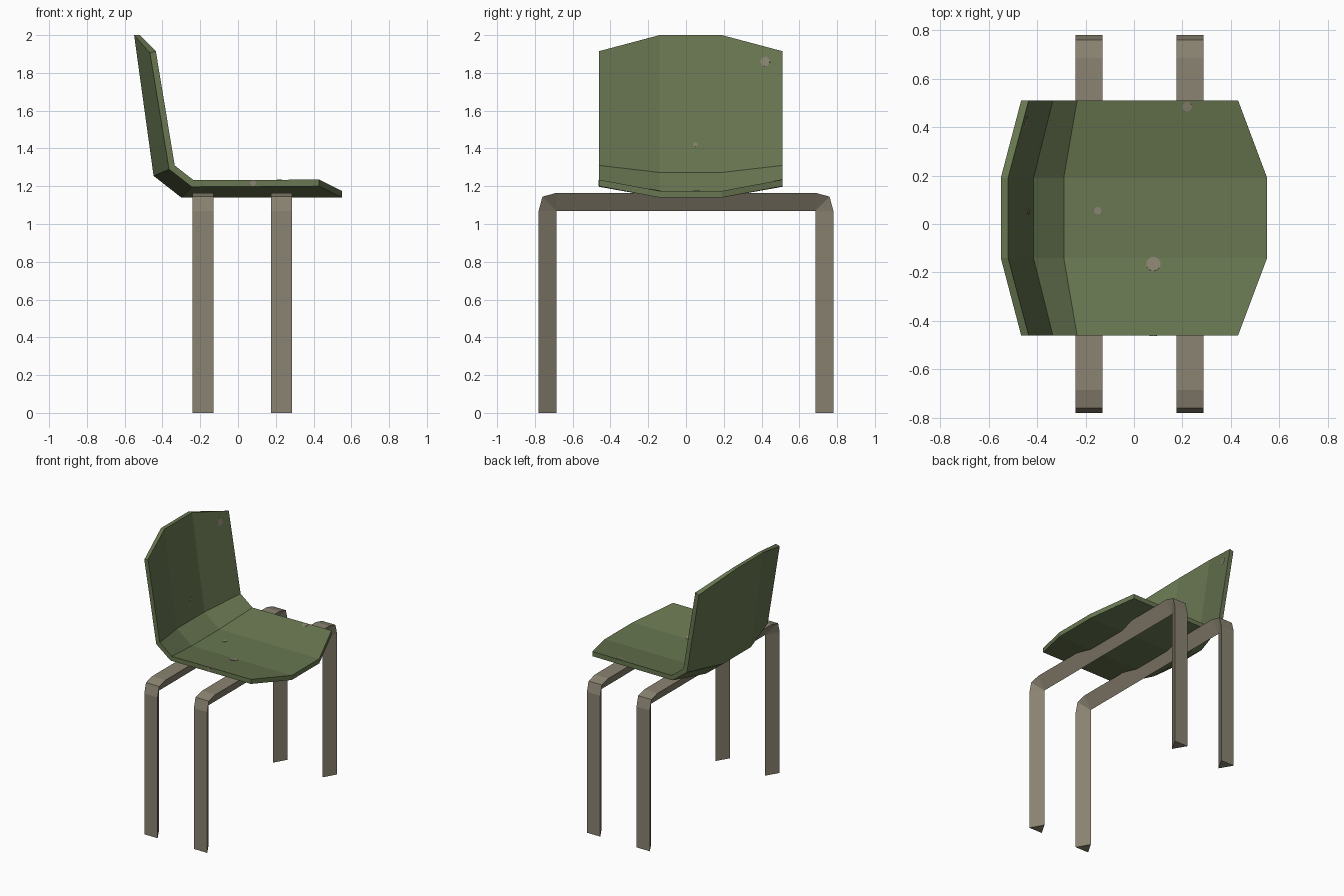
import bpy, bmesh
from mathutils import Vector
from mathutils.bvhtree import BVHTree

if "Cube" in bpy.data.objects:
    bpy.data.objects.remove(bpy.data.objects["Cube"])


def material(name, rgb):
    m = bpy.data.materials.new(name)
    m.diffuse_color = (*rgb, 1)
    m.use_nodes = True
    m.node_tree.nodes["Principled BSDF"].inputs["Base Color"].default_value = m.diffuse_color
    return m


GREEN = material("olive green", (0.140, 0.185, 0.082))
GREY = material("warm grey", (0.255, 0.228, 0.165))


def finish(bm, name, mat):
    bmesh.ops.remove_doubles(bm, verts=bm.verts, dist=1e-4)
    bmesh.ops.recalc_face_normals(bm, faces=bm.faces)
    me = bpy.data.meshes.new(name)
    bm.to_mesh(me)
    me.materials.append(mat)
    ob = bpy.data.objects.new(name, me)
    bpy.context.collection.objects.link(ob)
    return ob


def loft(rings):
    """Join closed rings of points and cap both ends."""
    bm = bmesh.new()
    rows = [[bm.verts.new(p) for p in ring] for ring in rings]
    n = len(rows[0])
    for a, b in zip(rows, rows[1:]):
        for i in range(n):
            j = (i + 1) % n
            bm.faces.new((a[i], a[j], b[j], b[i]))
    return bm, rows


# Seat shell: side profiles (x, z), inner side then outer side
mid_in = [(-0.52, 2.0), (-0.415, 1.273), (-0.29, 1.175), (0.55, 1.175)]
mid_out = [(-0.55, 2.0), (-0.447, 1.255), (-0.30, 1.14), (0.55, 1.14)]
edge_in = [(-0.435, 1.915), (-0.335, 1.31), (-0.235, 1.232), (0.43, 1.235)]
edge_out = [(-0.466, 1.905), (-0.365, 1.29), (-0.245, 1.197), (0.43, 1.2)]
mid = mid_in + mid_out[::-1]
edge = edge_in + edge_out[::-1]
rings = [[(x, y, z) for x, z in prof]
         for y, prof in ((-0.46, edge), (-0.14, mid), (0.19, mid), (0.51, edge))]
bm, rows = loft(rings)
for r in (rows[0], rows[-1]):          # side rims
    for i in range(3):
        bm.faces.new((r[i], r[i + 1], r[6 - i], r[7 - i]))
seat = finish(bm, "seat_shell", GREEN)

# Leg frames: triangular bar, flat side outward, bent at both corners
half = [((-0.78, 0), (-0.685, 0)), ((-0.78, 1.07), (-0.685, 1.07)),
        ((-0.76, 1.145), (-0.685, 1.07)), ((-0.685, 1.165), (-0.685, 1.07))]
path = half + [((-o[0], o[1]), (-i[0], i[1])) for o, i in reversed(half)]
for name, x0, x1 in (("rear_leg_frame", -0.242, -0.13), ("front_leg_frame", 0.175, 0.287)):
    rings = [[(x0, *o), (x1, *o), ((x0 + x1) / 2, *i)] for o, i in path]
    bm, rows = loft(rings)
    bm.faces.new(rows[0])
    bm.faces.new(rows[-1])
    finish(bm, name, GREY)

# Worn spots: thin discs laid on the shell
tree = BVHTree.FromPolygons([v.co for v in seat.data.vertices],
                            [p.vertices for p in seat.data.polygons])
DOWN, BACK, ALONG = Vector((0, 0, -1)), Vector((-1, 0, 0)), Vector((0, 1, 0))
spots = [((-0.15, 0.055, 3), DOWN, 0.016), ((0.08, -0.165, 3), DOWN, 0.03),
         ((0.22, 0.485, 3), DOWN, 0.02), ((3, 0.42, 1.86), BACK, 0.026),
         ((3, 0.05, 1.42), BACK, 0.012), ((0.08, -3, 1.217), ALONG, 0.016)]
for k, (start, direction, radius) in enumerate(spots):
    hit, normal, _, _ = tree.ray_cast(Vector(start), direction)
    if hit is None:
        continue
    if normal.dot(direction) > 0:
        normal = -normal
    bm = bmesh.new()
    bmesh.ops.create_cone(bm, cap_ends=True, segments=10, radius1=radius,
                          radius2=radius, depth=0.003)
    ob = finish(bm, f"worn_spot_{k + 1}", GREY)
    ob.location = hit + normal * 0.001
    ob.rotation_euler = normal.to_track_quat('Z', 'Y').to_euler()
